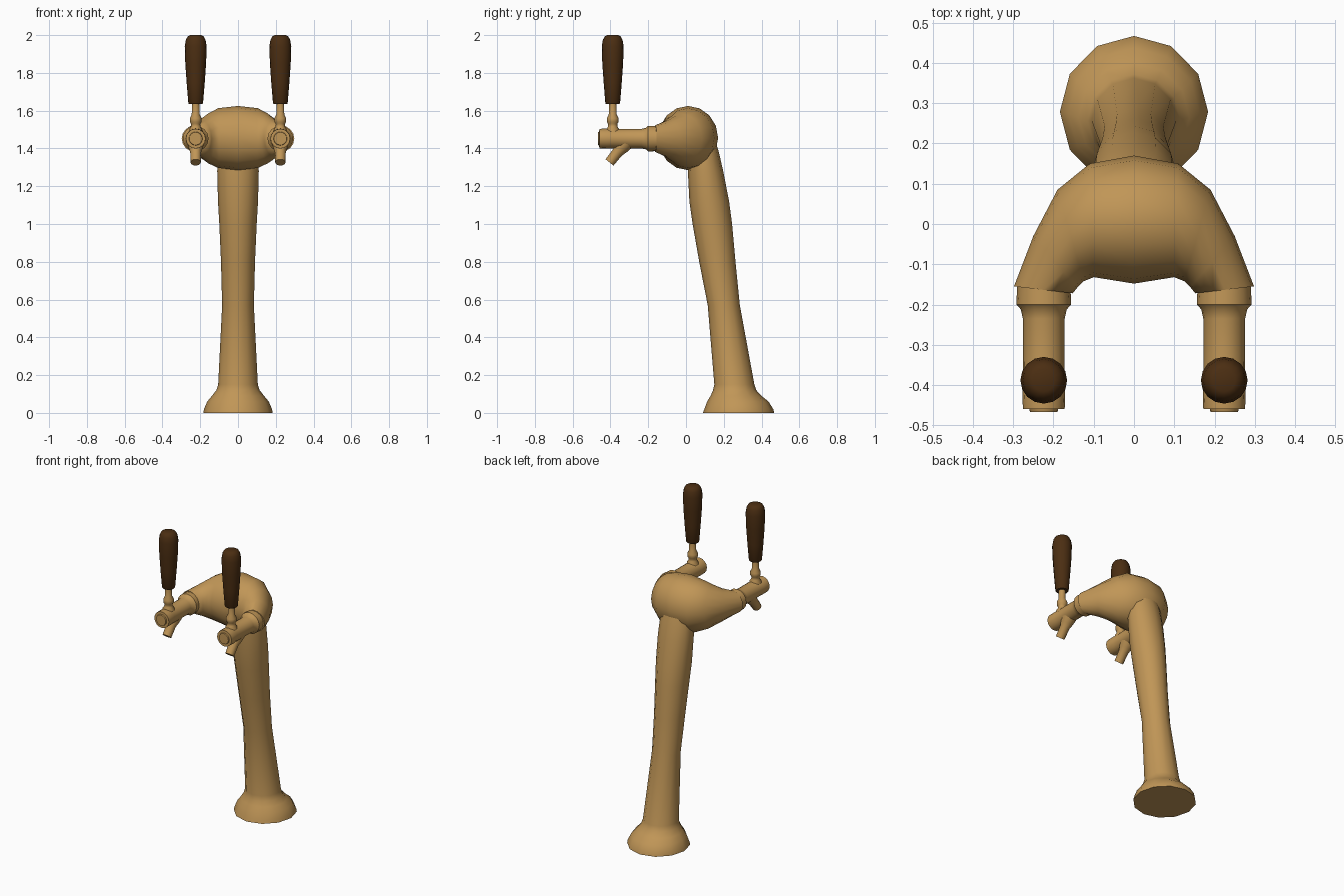
import bpy, bmesh, math
from mathutils import Vector

if "Cube" in bpy.data.objects:
    bpy.data.objects.remove(bpy.data.objects["Cube"])


def material(name, col):
    m = bpy.data.materials.new(name)
    m.diffuse_color = (*col, 1)
    m.use_nodes = True
    m.node_tree.nodes["Principled BSDF"].inputs["Base Color"].default_value = m.diffuse_color
    return m


brass = material("brass", (0.53, 0.305, 0.095))
wood = material("dark_wood", (0.07, 0.027, 0.006))


def loft(name, rings, mat, sides=12, angle=40):
    """Skin closed elliptical rings, each (centre, half axis u, half axis v)."""
    bm = bmesh.new()
    loops = []
    for c, u, v in rings:
        c, u, v = Vector(c), Vector(u), Vector(v)
        loops.append([bm.verts.new(c + u * math.cos(2 * math.pi * i / sides)
                                   + v * math.sin(2 * math.pi * i / sides)) for i in range(sides)])
    for a, b in zip(loops, loops[1:]):
        for i in range(sides):
            j = (i + 1) % sides
            bm.faces.new((a[i], a[j], b[j], b[i]))
    bm.faces.new(loops[0][::-1])
    bm.faces.new(loops[-1])
    bmesh.ops.recalc_face_normals(bm, faces=bm.faces)
    me = bpy.data.meshes.new(name)
    bm.to_mesh(me)
    bm.free()
    me.materials.append(mat)
    ob = bpy.data.objects.new(name, me)
    bpy.context.collection.objects.link(ob)
    bpy.ops.object.select_all(action='DESELECT')
    ob.select_set(True)
    bpy.context.view_layer.objects.active = ob
    bpy.ops.object.shade_smooth_by_angle(angle=math.radians(angle))
    return ob


# Leaning column with flared foot: (z, half width, y front, y back)
column = [(0, .184, .09, .467), (.02, .18, .097, .462), (.06, .163, .112, .437), (.09, .138, .13, .40),
          (.12, .115, .143, .372), (.15, .105, .15, .362), (.57, .084, .115, .285),
          (.80, .090, .07, .262), (1.0, .099, .035, .244), (1.12, .106, .018, .228), (1.28, .11, .01, .197),
          (1.38, .105, .01, .174), (1.46, .09, .01, .15)]
loft("column", [((0, (f + b) / 2, z), (w, 0, 0), (0, (b - f) / 2, 0))
                for z, w, f, b in column], brass, 12, 60)

# Curved two-armed head: (outer x, outer y, inner x, inner y, z centre, half height)
half = [(0, .17, 0, -.148, 1.455, .17), (.11, .15, .10, -.132, 1.455, .158),
        (.19, .085, .125, -.142, 1.453, .132), (.25, -.03, .14, -.157, 1.452, .098),
        (.298, -.155, .152, -.172, 1.452, .07)]
full = [(-a, b, -c, d, z, h) for a, b, c, d, z, h in half[:0:-1]] + half
loft("head", [(((a + c) / 2, (b + d) / 2, z), ((a - c) / 2, (b - d) / 2, 0), (0, 0, h))
              for a, b, c, d, z, h in full], brass, 16, 60)


def lathe_z(name, x, y, prof, mat, sides=16):
    return loft(name, [((x, y, z), (r, 0, 0), (0, r, 0)) for z, r in prof], mat, sides)


for side, x in (("left", -.224), ("right", .224)):
    # Horizontal barrel with collar and front cap
    barrel = [(-.15, .066), (-.20, .068), (-.212, .057), (-.235, .052), (-.40, .051),
              (-.41, .053), (-.459, .052), (-.4595, .036), (-.467, .034)]
    loft(side + "_tap_barrel", [((x, y, 1.452), (r, 0, 0), (0, 0, r)) for y, r in barrel], brass, 16)
    # Angled spout
    d = Vector((0, .62, .78))
    n = Vector((0, .78, -.62))
    loft(side + "_spout", [(Vector((x, -.405, 1.326)) + d * t, (r, 0, 0), n * r)
                           for t, r in ((0, .027), (.07, .029), (.10, .038), (.135, .045))], brass, 12)
    # Handle stem and wooden grip
    lathe_z(side + "_stem", x, -.388, [(1.46, .036), (1.50, .035), (1.515, .025), (1.53, .024), (1.54, .031),
                                       (1.56, .031), (1.58, .021), (1.64, .020)], brass)
    lathe_z(side + "_grip", x, -.388, [(1.635, .036), (1.64, .039), (1.75, .048), (1.85, .055), (1.94, .058),
                                       (1.975, .052), (1.993, .042), (2.0, .028)], wood)
